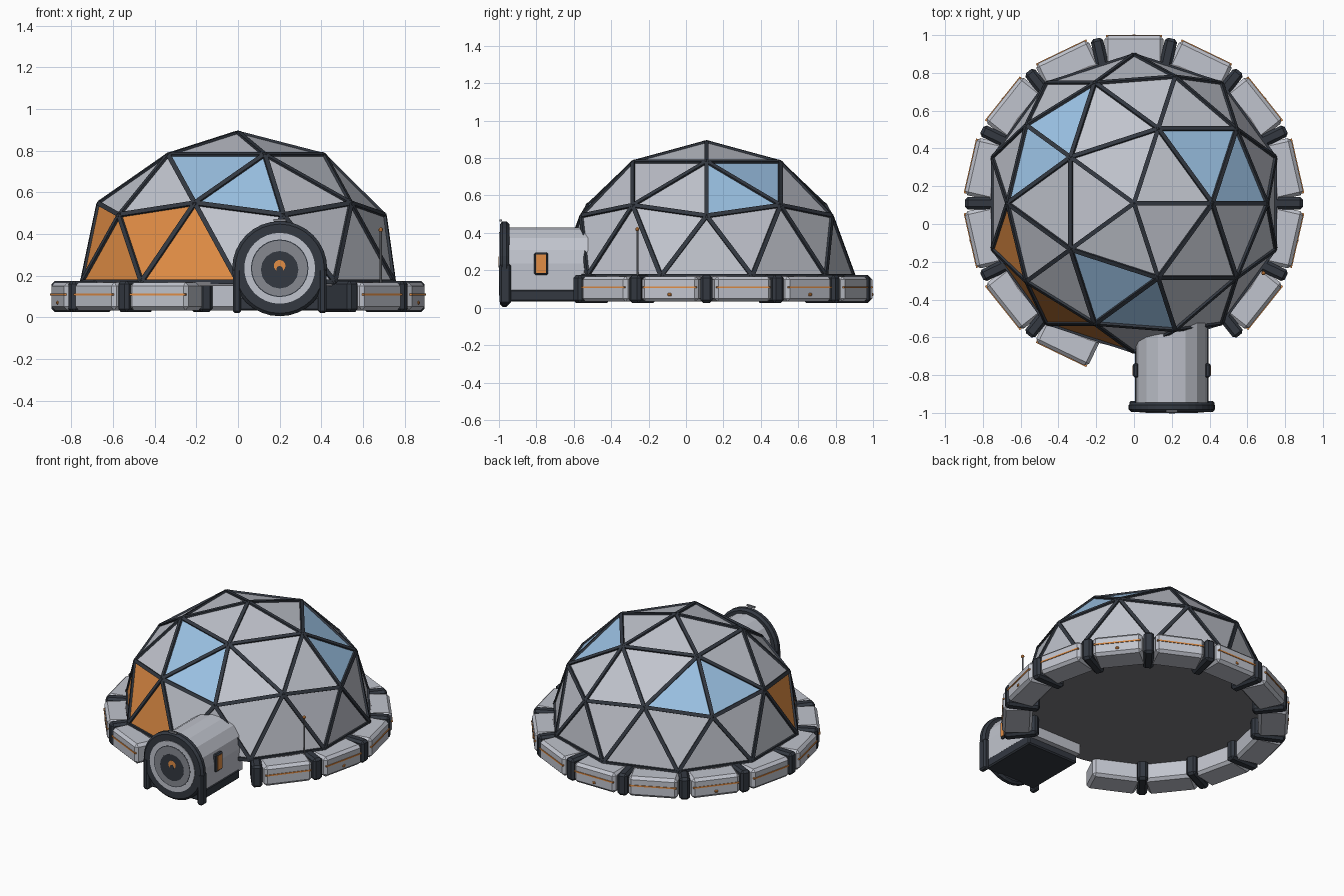
import bpy, bmesh, math
from mathutils import Matrix, Vector

if "Cube" in bpy.data.objects:
    bpy.data.objects.remove(bpy.data.objects["Cube"], do_unlink=True)


def material(name, rgb):
    m = bpy.data.materials.new(name)
    m.use_nodes = True
    m.diffuse_color = (*rgb, 1)
    m.node_tree.nodes["Principled BSDF"].inputs["Base Color"].default_value = (*rgb, 1)
    return m


GREY = material("light grey panel", (0.53, 0.55, 0.61))
MID = material("mid grey", (0.24, 0.25, 0.28))
FLOOR = material("floor grey", (0.2, 0.2, 0.22))
DARK = material("dark frame", (0.033, 0.04, 0.053))
ORANGE = material("orange", (0.76, 0.27, 0.06))
BLUE = material("blue glass", (0.33, 0.54, 0.78))

CENTRE = Vector((0, 0.11, 0))       # dome axis
DOME = Matrix.Translation((0, 0.11, 0.17)) @ Matrix.Diagonal((0.785, 0.785, 0.715, 1))


def add_object(name, bm, *mats, place=Matrix()):
    bmesh.ops.recalc_face_normals(bm, faces=bm.faces)
    mesh = bpy.data.meshes.new(name)
    bm.to_mesh(mesh)
    bm.free()
    for m in mats:
        mesh.materials.append(m)
    ob = bpy.data.objects.new(name, mesh)
    ob.matrix_world = place
    bpy.context.collection.objects.link(ob)


def box(name, size, loc, mat, bevel=0, place=Matrix()):
    bm = bmesh.new()
    bmesh.ops.create_cube(bm, size=1)
    bmesh.ops.scale(bm, vec=size, verts=bm.verts)
    if bevel:
        bmesh.ops.bevel(bm, geom=bm.edges[:], offset=bevel, segments=1, affect='EDGES')
    bmesh.ops.translate(bm, vec=loc, verts=bm.verts)
    add_object(name, bm, mat, place=place)


def disc(name, radius, depth, loc, mat, axis='Y', sides=32, bevel=0):
    bm = bmesh.new()
    bmesh.ops.create_cone(bm, cap_ends=True, segments=sides, radius1=radius,
                          radius2=radius, depth=depth)
    if bevel:
        rims = [e for e in bm.edges if abs(e.verts[0].co.z - e.verts[1].co.z) < 1e-5]
        bmesh.ops.bevel(bm, geom=rims, offset=bevel, segments=1, affect='EDGES')
    turn = Matrix.Rotation(math.pi / 2, 4, 'X') if axis == 'Y' else Matrix()
    add_object(name, bm, mat, place=Matrix.Translation(loc) @ turn)


# Geodesic dome panels: coloured by azimuth (degrees) and height on the unit sphere
blue = [(13, 0.61), (36, 0.74), (275, 0.61), (252, 0.74), (131, 0.61), (157, 0.61)]
orange = [(198, 0.32), (216, 0.15), (234, 0.32), (252, 0.17)]


def listed(face, spots):
    c = face.calc_center_median()
    az = math.degrees(math.atan2(c.y, c.x)) % 360
    return any(abs(az - a) < 6 and abs(c.z - z) < 0.06 for a, z in spots)


bm = bmesh.new()
bmesh.ops.create_icosphere(bm, subdivisions=2, radius=1)
bmesh.ops.delete(bm, geom=[v for v in bm.verts if v.co.z < -0.01], context='VERTS')
for f in bm.faces:
    f.material_index = 1 if listed(f, blue) else 2 if listed(f, orange) else 0
bm.transform(DOME)
edges = [(e.verts[0].co.copy(), e.verts[1].co.copy()) for e in bm.edges]
joints = [v.co.copy() for v in bm.verts]
add_object("dome_panels", bm, GREY, BLUE, ORANGE)

# Struts along every panel edge, with small joint knobs
bm = bmesh.new()
for a, b in edges:
    along = (b - a).normalized()
    out = (a + b) / 2 - DOME.translation
    side = along.cross(out).normalized()
    up = side.cross(along)
    frame = Matrix((along, side, up)).transposed().to_4x4()
    frame.translation = (a + b) / 2
    scale = Matrix.Diagonal(((b - a).length, 0.023, 0.02, 1))
    bmesh.ops.create_cube(bm, size=1, matrix=frame @ scale)
for p in joints:
    bmesh.ops.create_icosphere(bm, subdivisions=1, radius=0.013, matrix=Matrix.Translation(p))
add_object("dome_struts", bm, DARK)

disc("dome_floor", 0.765, 0.02, (0, 0.11, 0.16), FLOOR, axis='Z', sides=40)

# Ring of base modules with clamps, open at the entrance
COUNT = 14
STEP = 2 * math.pi / COUNT
for k in range(COUNT):
    angle = math.pi / 2 + k * STEP
    place = Matrix.Translation(CENTRE) @ Matrix.Rotation(angle, 4, 'Z')
    if k not in (7, 8):
        box("base_module", (0.185, 0.31, 0.135), (0.7945, 0, 0.1), GREY, 0.018, place)
        box("module_stripe", (0.012, 0.296, 0.009), (0.885, 0, 0.11), ORANGE, 0, place)
        if k % 2 == 0 and k != 6:
            box("module_lamp", (0.014, 0.022, 0.016), (0.886, 0, 0.07), ORANGE, 0.004, place)
    if k not in (6, 7):
        place = Matrix.Translation(CENTRE) @ Matrix.Rotation(angle + STEP / 2, 4, 'Z')
        box("ring_clamp", (0.215, 0.066, 0.15), (0.787, 0, 0.1), DARK, 0.015, place)

# Airlock tunnel: arch profile pushed along y
AX, AZ = 0.2, 0.235
bm = bmesh.new()
arch = [(0.19 * math.cos(t * math.pi / 8), AZ + 0.195 * math.sin(t * math.pi / 8))
        for t in range(9)]
arch = [(0.19, 0.08)] + arch + [(-0.19, 0.08)]
front = bm.faces.new([bm.verts.new((AX + x, -0.96, z)) for x, z in arch])
tunnel = bmesh.ops.extrude_face_region(bm, geom=[front])["geom"]
bmesh.ops.translate(bm, vec=(0, 0.45, 0),
                    verts=[g for g in tunnel if isinstance(g, bmesh.types.BMVert)])
add_object("airlock_tunnel", bm, GREY)
box("airlock_base", (0.39, 0.42, 0.065), (AX, -0.755, 0.065), DARK, 0.008)

# Side windows and door frame legs
for s in (-1, 1):
    box("window_frame", (0.03, 0.075, 0.12), (AX + s * 0.19, -0.775, 0.235), DARK, 0.008)
    box("window_glow", (0.008, 0.054, 0.098), (AX + s * 0.204, -0.775, 0.235), ORANGE)
    box("door_leg", (0.04, 0.06, 0.215), (AX + s * 0.205, -0.966, 0.127), DARK, 0.01)

# Round door, stacked from the frame outward
disc("door_frame", 0.228, 0.05, (AX, -0.97, 0.233), DARK, bevel=0.014)
disc("door_rim", 0.17, 0.008, (AX, -0.995, AZ), GREY)
disc("door_seam", 0.138, 0.006, (AX, -0.9965, AZ), DARK)
disc("door_plate", 0.133, 0.006, (AX, -0.9975, AZ), MID)
disc("door_hub", 0.09, 0.005, (AX, -0.9985, 0.228), DARK, sides=16)
disc("door_lamp", 0.028, 0.003, (AX, -1.0, 0.247), ORANGE, sides=16)
disc("door_lock", 0.016, 0.003, (AX, -1.001, 0.23), DARK, sides=12)
box("door_top_plate", (0.06, 0.012, 0.012), (AX, -0.99, 0.466), MID)

# Antenna beside the dome
disc("antenna_mast", 0.005, 0.26, (0.685, -0.26, 0.29), MID, axis='Z', sides=8)
bm = bmesh.new()
bmesh.ops.create_icosphere(bm, subdivisions=2, radius=0.011)
add_object("antenna_tip", bm, ORANGE, place=Matrix.Translation((0.685, -0.26, 0.42)))
